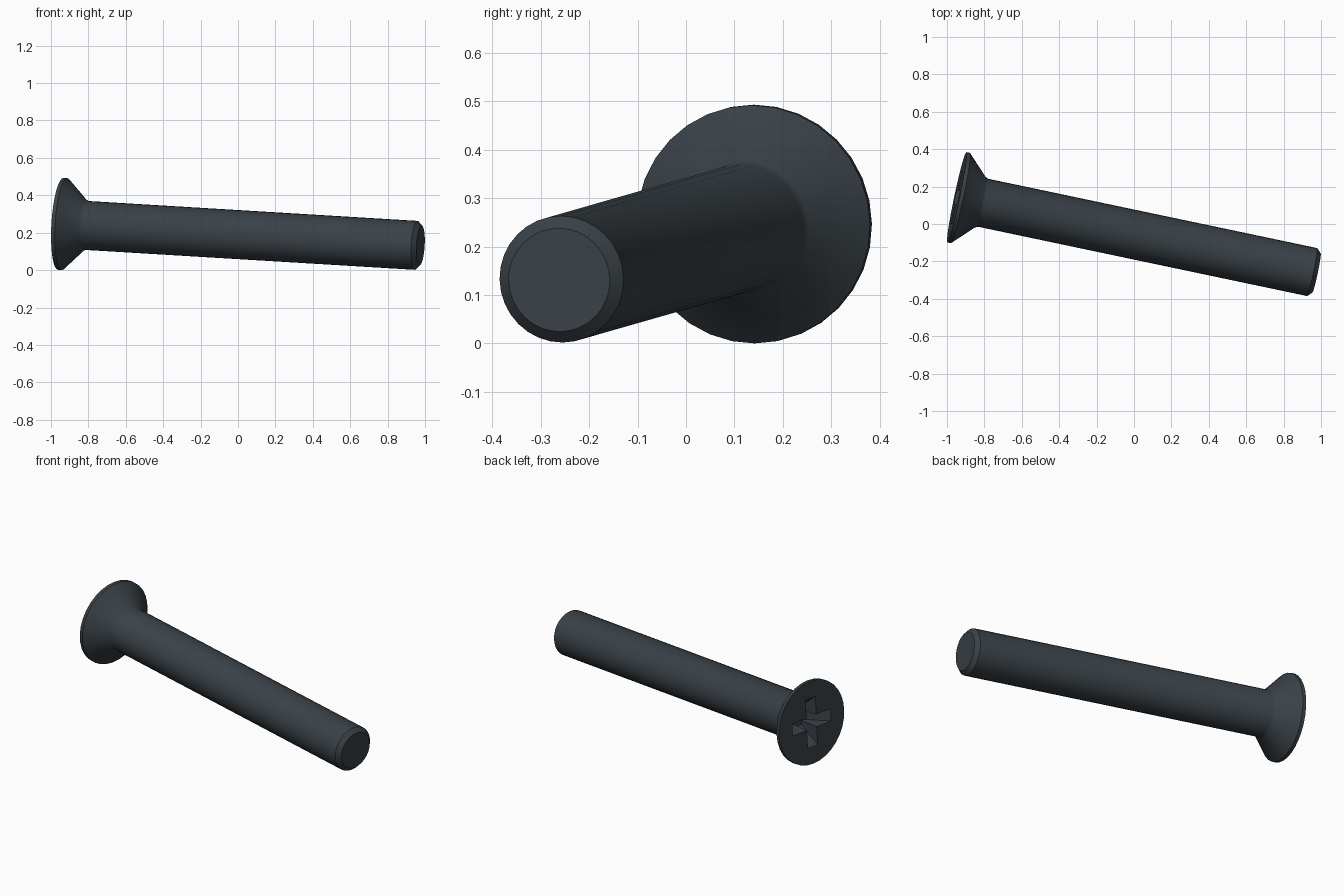
import bpy, bmesh
from math import cos, sin, radians, tau
from mathutils import Vector, Matrix

cube = bpy.data.objects.get("Cube")
if cube:
    bpy.data.objects.remove(cube, do_unlink=True)

SEGMENTS = 32
head_centre = Vector((-0.947, 0.143, 0.247))
tip_centre = Vector((0.976, -0.262, 0.131))
axis = tip_centre - head_centre
length = axis.length
placement = Matrix.Translation(head_centre) @ axis.to_track_quat('Z', 'Y').to_matrix().to_4x4()

steel = bpy.data.materials.new("dark_blue_grey_steel")
colour = (0.042, 0.054, 0.064, 1)
steel.diffuse_color = colour
steel.use_nodes = True
shader = steel.node_tree.nodes["Principled BSDF"]
shader.inputs["Base Color"].default_value = colour
shader.inputs["Roughness"].default_value = 0.5


def loft(name, rings):
    """Closed solid through a list of equal-sized rings, capped at both ends."""
    bm = bmesh.new()
    loops = [[bm.verts.new(p) for p in ring] for ring in rings]
    for a, b in zip(loops, loops[1:]):
        for i in range(len(a)):
            j = (i + 1) % len(a)
            bm.faces.new((a[i], a[j], b[j], b[i]))
    bm.faces.new(loops[0])
    bm.faces.new(loops[-1])
    bmesh.ops.recalc_face_normals(bm, faces=bm.faces)
    mesh = bpy.data.meshes.new(name)
    bm.to_mesh(mesh)
    bm.free()
    mesh.materials.append(steel)
    obj = bpy.data.objects.new(name, mesh)
    obj.matrix_world = placement
    bpy.context.collection.objects.link(obj)
    return obj


def circle(radius, z):
    return [(radius * cos(tau * i / SEGMENTS), radius * sin(tau * i / SEGMENTS), z)
            for i in range(SEGMENTS)]


def cross(reach, half_width, z):
    points = []
    for k in range(4):
        turn = Matrix.Rotation(radians(90 * k), 3, 'Z')
        for x, y in ((reach, -half_width), (reach, half_width), (half_width, half_width)):
            points.append(turn @ Vector((x, y, z)))
    return points


# Countersunk head, shank and chamfered tip: (radius, distance along the axis)
profile = [(0.2465, 0), (0.2465, 0.02), (0.139, 0.127), (0.131, 0.143),
           (0.131, length - 0.024), (0.107, length)]
screw = loft("countersunk_screw", [circle(r, z) for r, z in profile])

# Tapered cross-shaped driver recess
cutter = loft("recess_cutter", [cross(0.152, 0.037, -0.01), cross(0.055, 0.032, 0.12)])
cutter.hide_render = True
recess = screw.modifiers.new("driver_recess", 'BOOLEAN')
recess.operation = 'DIFFERENCE'
recess.solver = 'EXACT'
recess.object = cutter

bpy.ops.object.select_all(action='DESELECT')
screw.select_set(True)
bpy.context.view_layer.objects.active = screw
bpy.ops.object.modifier_apply(modifier=recess.name)
bpy.data.objects.remove(cutter, do_unlink=True)
bpy.ops.object.shade_smooth_by_angle(angle=radians(30))
